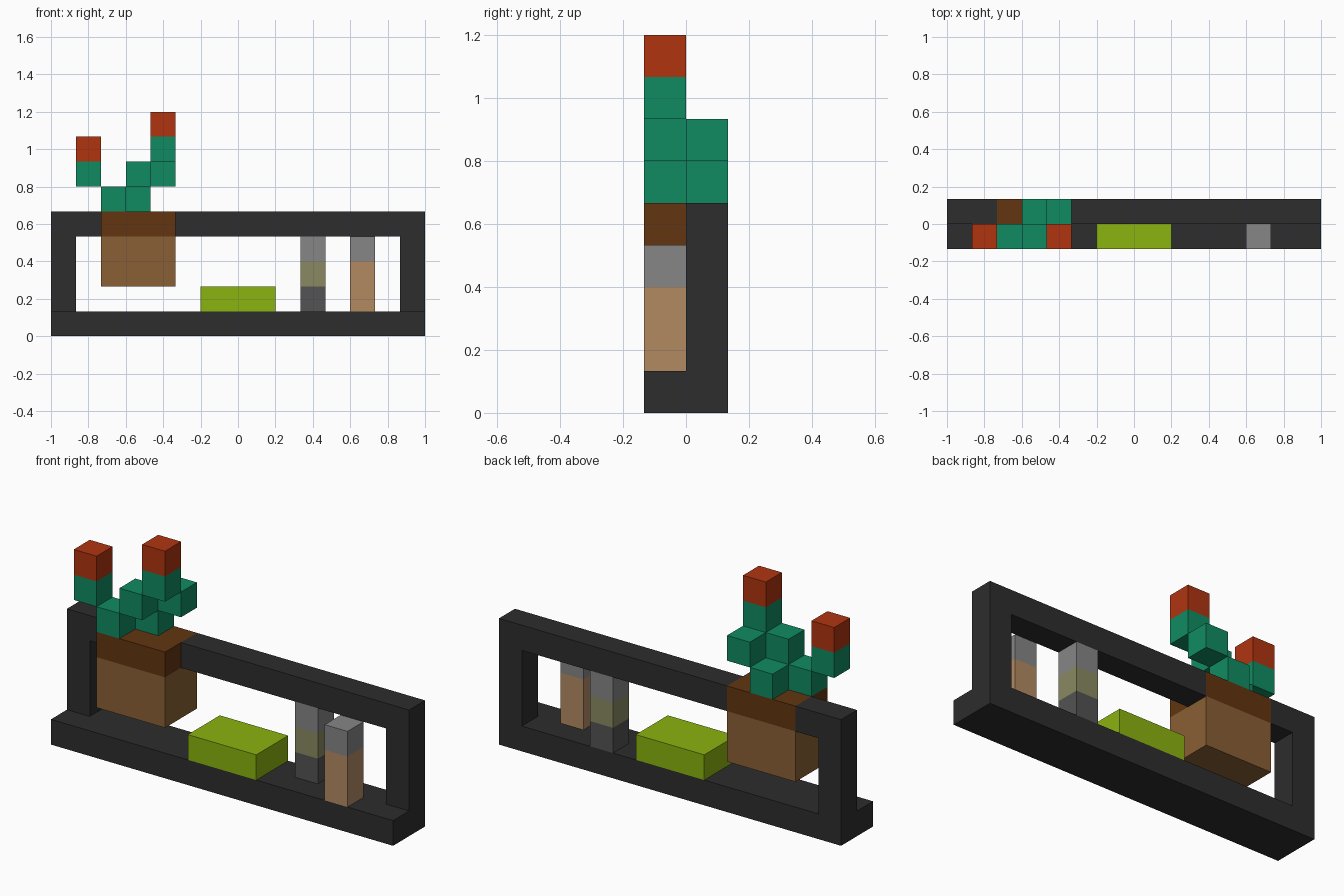
import bpy, bmesh

if "Cube" in bpy.data.objects:
    bpy.data.objects.remove(bpy.data.objects["Cube"])

U = 2 / 15  # edge length of one block


def srgb(c):
    c /= 255
    return c / 12.92 if c <= 0.04045 else ((c + 0.055) / 1.055) ** 2.4


def material(name, r, g, b):
    m = bpy.data.materials.new(name)
    m.diffuse_color = (srgb(r), srgb(g), srgb(b), 1)
    m.use_nodes = True
    m.node_tree.nodes["Principled BSDF"].inputs["Base Color"].default_value = m.diffuse_color
    return m


charcoal = material("charcoal", 45, 45, 45)
green = material("cactus green", 16, 139, 98)
red = material("flower red", 176, 52, 16)
lime = material("lime", 139, 179, 16)
soil = material("dark brown", 98, 53, 16)
clay = material("clay brown", 138, 96, 53)
grey = material("grey", 134, 134, 134)
olive = material("olive", 138, 138, 98)
slate = material("dark grey", 83, 83, 83)
tan = material("tan", 178, 138, 98)


def finish(name, bm, mats):
    bmesh.ops.recalc_face_normals(bm, faces=bm.faces)
    mesh = bpy.data.meshes.new(name)
    bm.to_mesh(mesh)
    bm.free()
    for m in mats:
        mesh.materials.append(m)
    obj = bpy.data.objects.new(name, mesh)
    bpy.context.collection.objects.link(obj)
    return obj


def point(x, y, z):
    # block units to model space
    return ((x - 7.5) * U, (y - 1) * U, z * U)


def stack(name, x, y, z, *bands):
    """Closed box column; each band is (height, material), bottom to top."""
    bm = bmesh.new()

    def ring(h):
        return [bm.verts.new(point(px, py, h)) for px, py in
                ((x[0], y[0]), (x[1], y[0]), (x[1], y[1]), (x[0], y[1]))]

    low = ring(z)
    bm.faces.new(low)
    for i, (height, _) in enumerate(bands):
        z += height
        high = ring(z)
        for k in range(4):
            n = (k + 1) % 4
            bm.faces.new((low[k], low[n], high[n], high[k])).material_index = i
        low = high
    bm.faces.new(low).material_index = len(bands) - 1
    return finish(name, bm, [m for _, m in bands])


def extrusion(name, outline, y0, y1, mat):
    """Front outline in x and z, extruded along y."""
    bm = bmesh.new()
    face = bm.faces.new([bm.verts.new(point(x, y0, z)) for x, z in outline])
    out = bmesh.ops.extrude_face_region(bm, geom=[face])
    verts = [v for v in out["geom"] if isinstance(v, bmesh.types.BMVert)]
    bmesh.ops.translate(bm, verts=verts, vec=(0, (y1 - y0) * U, 0))
    return finish(name, bm, [mat])


# Base slab and the rear frame, interrupted by the pot
stack("base", (0, 15), (0, 2), 0, (1, charcoal))
extrusion("frame_left", [(0, 1), (1, 1), (1, 4), (2, 4), (2, 5), (0, 5)], 1, 2, charcoal)
extrusion("frame_right", [(5, 4), (14, 4), (14, 1), (15, 1), (15, 5), (5, 5)], 1, 2, charcoal)

# Hanging pot with soil
stack("pot", (2, 5), (0, 2), 2, (2, clay), (1, soil))

# Cactus segments touching along their edges
for i, (x, y, z) in enumerate([(2, 0, 5), (3, 1, 5), (3, 0, 6), (4, 1, 6)]):
    stack(f"cactus_segment_{i + 1}", (x, x + 1), (y, y + 1), z, (1, green))

# Cactus tips with flowers
for side, x, z in (("left", 1, 6), ("right", 4, 7)):
    stack(f"cactus_tip_{side}", (x, x + 1), (0, 1), z, (1, green), (1, red))

# Cushion and the two banded pillars
stack("cushion", (6, 9), (0, 2), 1, (1, lime))
stack("rear_pillar", (10, 11), (1, 2), 1, (1, slate), (1, olive), (1, grey))
stack("front_pillar", (12, 13), (0, 1), 1, (2, tan), (1, grey))
